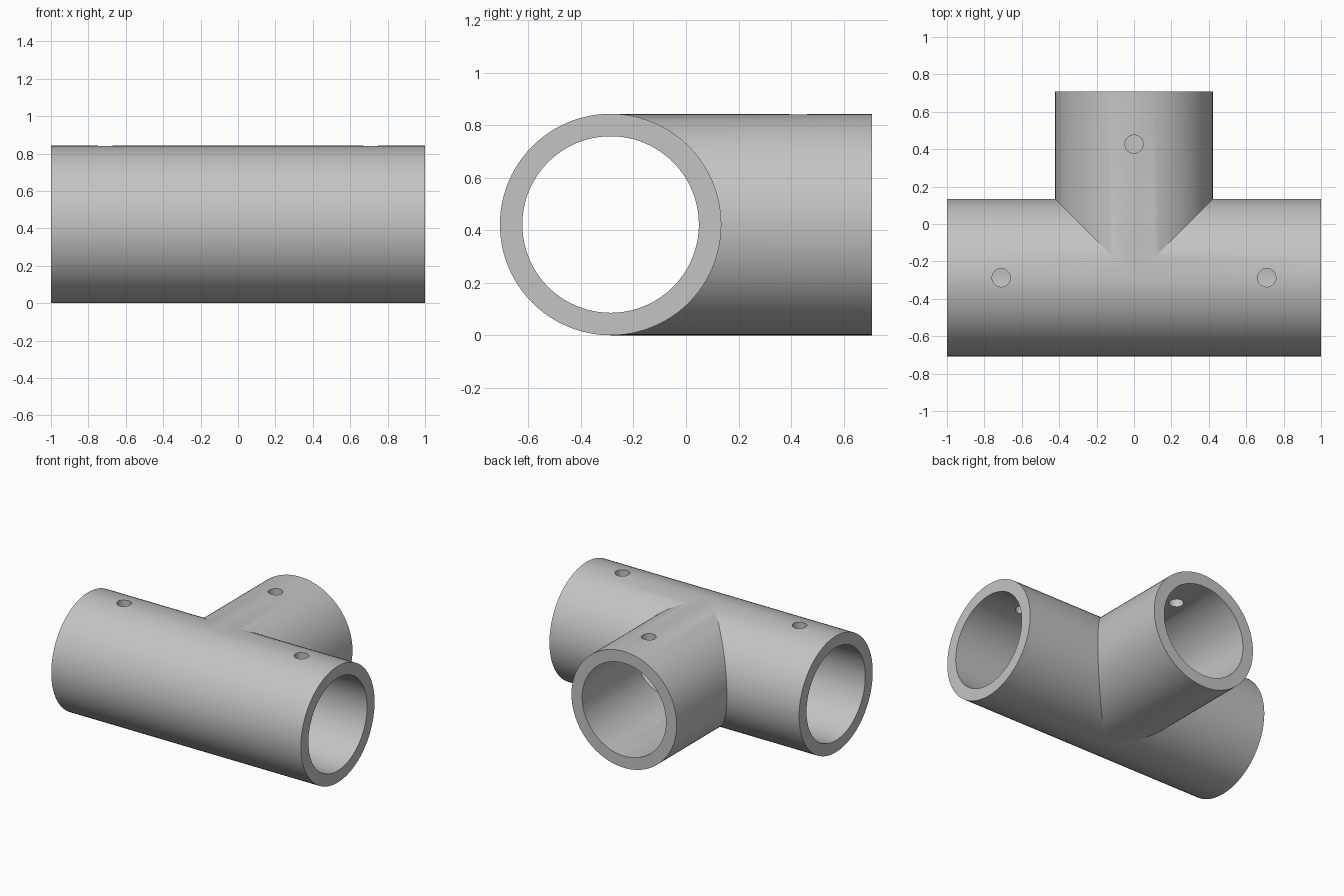
import bpy
from math import pi, radians

cube = bpy.data.objects.get("Cube")
if cube:
    bpy.data.objects.remove(cube, do_unlink=True)

OUTER, INNER, HOLE = 0.4215, 0.336, 0.049
AXIS_Y, BACK_Y = -0.287, 0.7085
AXIS_Z = OUTER

grey = bpy.data.materials.new("light grey metal")
grey.use_nodes = True
colour = (0.55, 0.55, 0.55, 1)
grey.diffuse_color = colour
grey.node_tree.nodes["Principled BSDF"].inputs["Base Color"].default_value = colour


def cylinder(name, radius, length, centre, rotation=(0, 0, 0), sides=96):
    bpy.ops.mesh.primitive_cylinder_add(vertices=sides, radius=radius, depth=length,
                                        location=centre, rotation=rotation)
    obj = bpy.context.object
    obj.name = name
    obj.data.materials.append(grey)
    return obj


def run_cylinder(name, radius, length):
    return cylinder(name, radius, length, (0, AXIS_Y, AXIS_Z), (0, pi / 2, 0))


def branch_cylinder(name, radius, end_y):
    return cylinder(name, radius, end_y - AXIS_Y, (0, (end_y + AXIS_Y) / 2, AXIS_Z),
                    (pi / 2, 0, 0))


def combine(target, tool, operation):
    mod = target.modifiers.new(tool.name, "BOOLEAN")
    mod.operation = operation
    mod.solver = "EXACT"
    mod.object = tool
    bpy.context.view_layer.objects.active = target
    bpy.ops.object.modifier_apply(modifier=mod.name)
    bpy.data.objects.remove(tool, do_unlink=True)


# Outer shell: straight run joined by the rear branch
tee = run_cylinder("tee_pipe", OUTER, 2)
combine(tee, branch_cylinder("branch_pipe", OUTER, BACK_Y), "UNION")

# Connected bores
combine(tee, run_cylinder("run_bore", INNER, 2.2), "DIFFERENCE")
combine(tee, branch_cylinder("branch_bore", INNER, BACK_Y + 0.1), "DIFFERENCE")

# Screw holes through the top wall
for x, y in ((-0.71, AXIS_Y), (0.71, AXIS_Y), (0, 0.427)):
    hole = cylinder("screw_hole", HOLE, 0.4, (x, y, 2 * OUTER), sides=32)
    combine(tee, hole, "DIFFERENCE")

# Smooth walls with crisp rims and seams
bpy.ops.object.select_all(action="DESELECT")
tee.select_set(True)
bpy.context.view_layer.objects.active = tee
bpy.ops.object.shade_smooth_by_angle(angle=radians(20))
